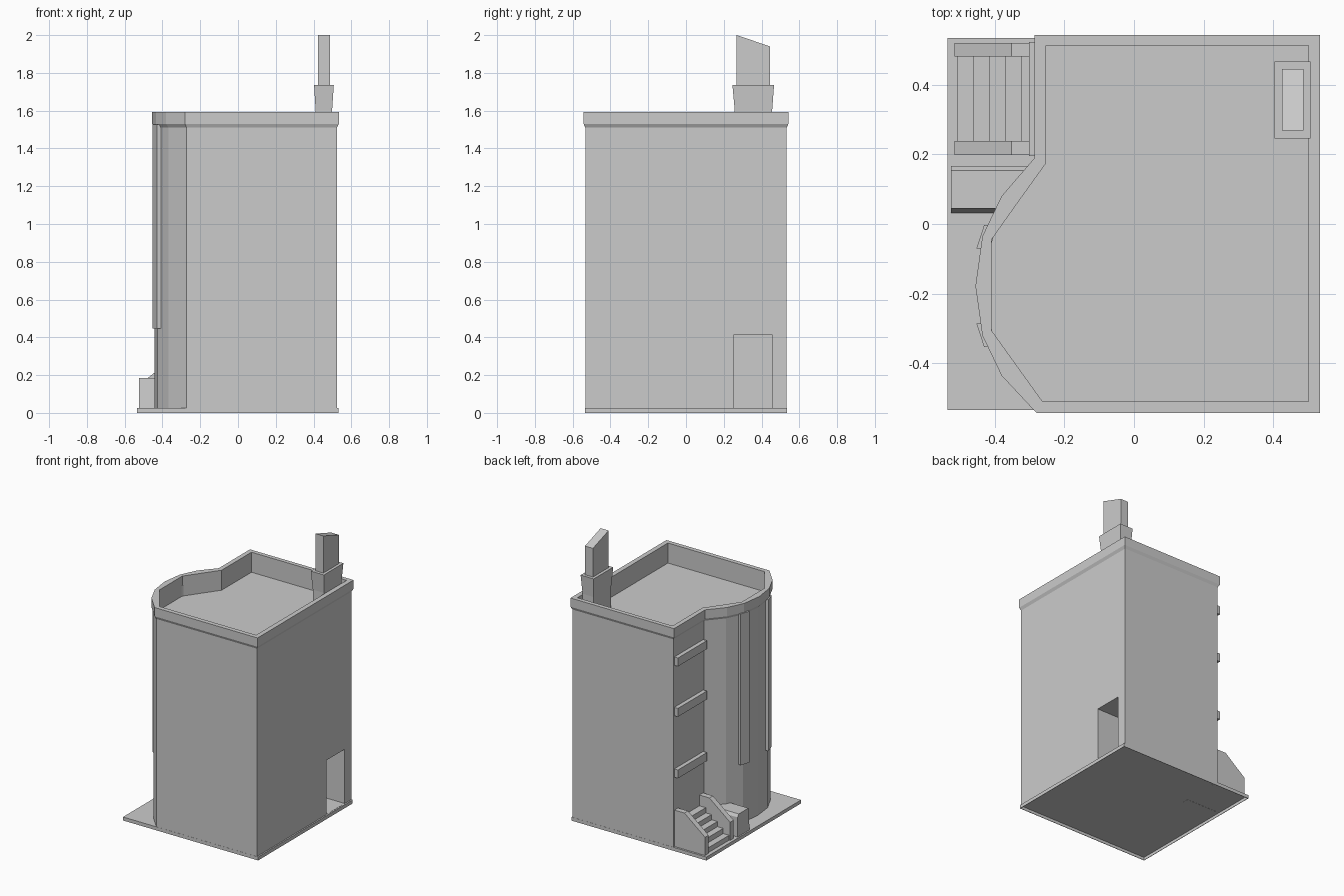
import bpy, bmesh

if "Cube" in bpy.data.objects:
    bpy.data.objects.remove(bpy.data.objects["Cube"])


def loft(name, rings):
    """Closed solid through rings of 3D points, all with the same count."""
    bm = bmesh.new()
    loops = [[bm.verts.new(p) for p in r] for r in rings]
    n = len(loops[0])
    for a, b in zip(loops, loops[1:]):
        for i in range(n):
            j = (i + 1) % n
            bm.faces.new((a[i], a[j], b[j], b[i]))
    bm.faces.new(loops[0][::-1])
    bm.faces.new(loops[-1])
    bmesh.ops.recalc_face_normals(bm, faces=bm.faces)
    me = bpy.data.meshes.new(name)
    bm.to_mesh(me)
    bm.free()
    ob = bpy.data.objects.new(name, me)
    bpy.context.collection.objects.link(ob)
    return ob


def rect(x0, x1, y0, y1, z):
    return [(x0, y0, z), (x1, y0, z), (x1, y1, z), (x0, y1, z)]


def box(name, x0, x1, y0, y1, z0, z1):
    return loft(name, [rect(x0, x1, y0, y1, z0), rect(x0, x1, y0, y1, z1)])


def at(pts, z):
    return [(x, y, z) for x, y in pts]


# Ground slab with a shallow hollow underside
slab = (-.535, .533, -.534, .534)
hollow = (-.532, .53, -.531, .531)
loft("ground_slab", [rect(*slab, .025), rect(*slab, 0), rect(*hollow, 0), rect(*hollow, .021)])

# Tower with faceted bay, cornice, parapet and sunken roof
outer = [(-.285, .542), (.534, .542), (.534, -.542), (-.28, -.542), (-.38, -.435),
         (-.435, -.32), (-.455, -.178), (-.435, -.035), (-.38, .08), (-.285, .19)]
wall = [(-.273, .533), (.523, .533), (.523, -.533), (-.273, -.533), (-.368, -.43),
        (-.425, -.316), (-.442, -.178), (-.425, -.039), (-.368, .075), (-.273, .185)]
inner = [(-.252, .512), (.5, .512), (.5, -.51), (-.262, -.51), (-.336, -.407),
         (-.409, -.305), (-.409, -.178), (-.409, -.045), (-.331, .065), (-.252, .175)]
tower = loft("tower", [at(wall, .022), at(wall, 1.51), at(outer, 1.53),
                       at(outer, 1.593), at(inner, 1.593), at(inner, 1.45)])

# Side doorway recess
cutter = box("doorway_cutter", .27, .6, .252, .457, .026, .413)
cutter.hide_render = True
mod = tower.modifiers.new("doorway", 'BOOLEAN')
mod.object = cutter
mod.operation = 'DIFFERENCE'
mod.solver = 'EXACT'
bpy.context.view_layer.objects.active = tower
bpy.ops.object.modifier_apply(modifier=mod.name)
bpy.data.objects.remove(cutter)

# Chimney: flared base and slanted stack
loft("chimney_base", [rect(.411, .498, .258, .456, 1.44), rect(.411, .498, .258, .456, 1.6),
                      rect(.403, .507, .246, .466, 1.735)])
loft("chimney_stack", [rect(.424, .487, .268, .445, 1.73),
                       [(.424, .268, 2), (.487, .268, 2), (.487, .445, 1.94), (.424, .445, 1.94)]])

# Ledges above the entrance
for i, z in enumerate((.52, .96, 1.32)):
    box(f"entrance_ledge_{i + 1}", -.302, -.25, .195, .522, z, z + .06)

# Bay pilasters, mirrored about the bay centre
strip = [(-.43, -.003), (-.452, -.07), (-.415, -.075), (-.395, -.01)]
for name, pts in (("pilaster_back", strip),
                  ("pilaster_front", [(x, -.356 - y) for x, y in strip])):
    loft(name, [at(pts, .447), at(pts, 1.528)])

# Stair side walls
side = [(-.515, .02), (-.515, .155), (-.352, .285), (-.26, .285), (-.26, .02)]
for name, y in (("stair_wall_front", .198), ("stair_wall_back", .48)):
    loft(name, [[(x, y + d, z) for x, z in side] for d in (0, .04)])

# Steps
for i in range(5):
    box(f"step_{i + 1}", -.507 + i * .046, -.26, .235, .485, .022, .06 + i * .037)

# Bin beside the stairs, with sloped front and bevelled back edge
prof = [(.032, .022), (.045, .185), (.154, .185), (.167, .165), (.167, .022)]
loft("side_bin", [[(x, y, z) for y, z in prof] for x in (-.525, -.29)])
